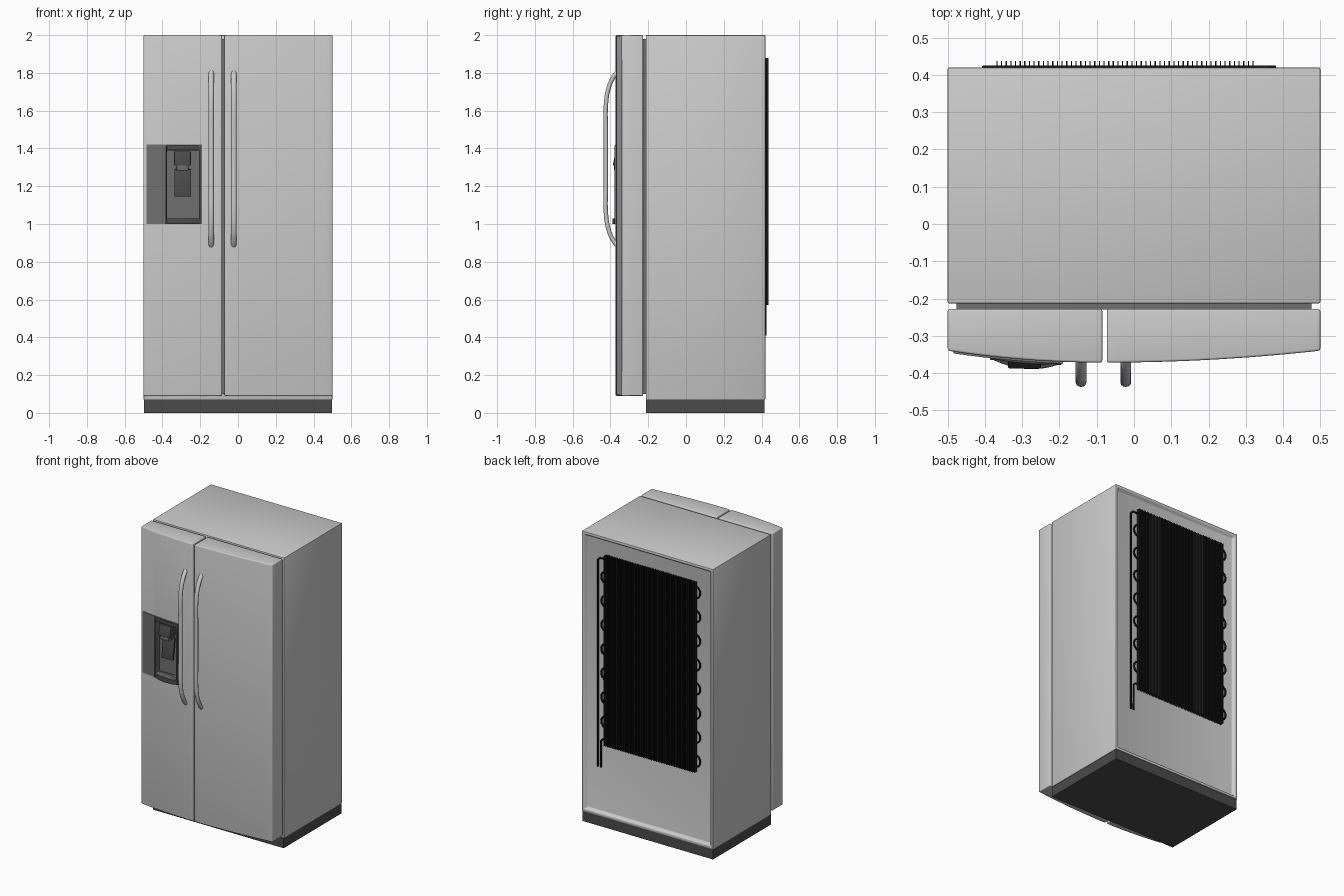
import bpy, bmesh, math

if "Cube" in bpy.data.objects:
    bpy.data.objects.remove(bpy.data.objects["Cube"])


def material(name, v):
    m = bpy.data.materials.new(name)
    m.diffuse_color = (v, v, v, 1)
    m.use_nodes = True
    m.node_tree.nodes["Principled BSDF"].inputs["Base Color"].default_value = m.diffuse_color
    return m


BLACK = material("black", 0.01)
DARK = material("dark_plastic", 0.07)
MID = material("mid_plastic", 0.16)


def finish(name, bm, mat=None, bevel=0.0, segs=2):
    bmesh.ops.recalc_face_normals(bm, faces=bm.faces)
    me = bpy.data.meshes.new(name)
    bm.to_mesh(me)
    bm.free()
    ob = bpy.data.objects.new(name, me)
    bpy.context.collection.objects.link(ob)
    if mat:
        me.materials.append(mat)
    if bevel:
        b = ob.modifiers.new("bevel", 'BEVEL')
        b.width, b.segments, b.limit_method = bevel, segs, 'ANGLE'
        b.angle_limit = math.radians(40)
        apply(ob, b)
    smooth(ob)
    return ob


def select(ob):
    bpy.ops.object.select_all(action='DESELECT')
    ob.select_set(True)
    bpy.context.view_layer.objects.active = ob


def apply(ob, mod):
    select(ob)
    bpy.ops.object.modifier_apply(modifier=mod.name)


def smooth(ob):
    select(ob)
    bpy.ops.object.shade_smooth_by_angle(angle=math.radians(35))


def add_box(bm, x0, x1, y0, y1, z0, z1):
    vs = bmesh.ops.create_cube(bm, size=1)["verts"]
    for v in vs:
        v.co = (x0 + (v.co.x + .5) * (x1 - x0), y0 + (v.co.y + .5) * (y1 - y0),
                z0 + (v.co.z + .5) * (z1 - z0))
    return vs


def box(name, *dims, mat=None, bevel=0.0):
    bm = bmesh.new()
    add_box(bm, *dims)
    return finish(name, bm, mat, bevel)


def prism(name, outline, z0, z1, mat=None, bevel=0.0):
    """Extrude an xy outline upwards."""
    bm = bmesh.new()
    f = bm.faces.new([bm.verts.new((x, y, z0)) for x, y in outline])
    r = bmesh.ops.extrude_face_region(bm, geom=[f])
    for v in r["geom"]:
        if isinstance(v, bmesh.types.BMVert):
            v.co.z = z1
    return finish(name, bm, mat, bevel, 3)


def cut(ob, *dims):
    c = box("cutter", *dims)
    c.hide_render = True
    m = ob.modifiers.new("cut", 'BOOLEAN')
    m.operation, m.object, m.solver = 'DIFFERENCE', c, 'EXACT'
    apply(ob, m)
    bpy.data.objects.remove(c)
    smooth(ob)


def tube(name, paths, radius, mat=None, bezier=False, res=3):
    cu = bpy.data.curves.new(name, 'CURVE')
    cu.dimensions, cu.bevel_depth, cu.bevel_resolution = '3D', radius, res
    cu.use_fill_caps, cu.resolution_u = True, 8
    for pts in paths:
        s = cu.splines.new('BEZIER' if bezier else 'POLY')
        tgt = s.bezier_points if bezier else s.points
        tgt.add(len(pts) - 1)
        for p, co in zip(tgt, pts):
            p.co = co if bezier else (*co, 1)
            if bezier:
                p.handle_left_type = p.handle_right_type = 'AUTO'
    ob = bpy.data.objects.new(name, cu)
    bpy.context.collection.objects.link(ob)
    select(ob)
    bpy.ops.object.convert(target='MESH')
    ob = bpy.context.object
    if mat:
        ob.data.materials.clear()
        ob.data.materials.append(mat)
    smooth(ob)
    return ob


def front_y(x):
    half = 0.421 if x < -0.079 else 0.579
    return -0.372 + 0.032 * ((x + 0.079) / half) ** 2


def arc_xs(x0, x1, n=16):
    return [x0 + (x1 - x0) * i / n for i in range(n + 1)]


# Cabinet with recessed back panel
bm = bmesh.new()
add_box(bm, -0.5, 0.5, -0.213, 0.42, 0.07, 2.0)
bm.faces.ensure_lookup_table()
back = max(bm.faces, key=lambda f: f.calc_center_median().y)
bmesh.ops.inset_region(bm, faces=[back], thickness=0.025)
bmesh.ops.inset_region(bm, faces=[back], thickness=0.018)
for v in back.verts:
    v.co.y -= 0.02
finish("cabinet", bm, None, 0.004)
box("base_plinth", -0.497, 0.497, -0.213, 0.416, 0, 0.07, mat=DARK)
box("door_gasket", -0.477, 0.477, -0.23, -0.21, 0.1, 1.98, mat=MID)

# Doors with bowed fronts
doors = []
for name, x0, x1 in (("freezer_door", -0.5, -0.085), ("fridge_door", -0.073, 0.5)):
    outline = [(x, front_y(x)) for x in arc_xs(x0, x1)] + [(x1, -0.228), (x0, -0.228)]
    doors.append(prism(name, outline, 0.09, 2.0, bevel=0.006))

# Dispenser: fascia, recess, liner
fascia = prism("dispenser_fascia",
               [(x, front_y(x) - 0.005) for x in arc_xs(-0.485, -0.19)] +
               [(x, front_y(x) + 0.006) for x in reversed(arc_xs(-0.485, -0.19))],
               1.0, 1.42, MID)
RX0, RX1, RZ0, RZ1, RY = -0.377, -0.207, 1.03, 1.40, -0.315
cut(doors[0], RX0 - .003, RX1 + .003, -0.5, RY + .003, RZ0 - .003, RZ1 + .003)
cut(fascia, RX0, RX1, -0.5, RY, RZ0, RZ1)
bm = bmesh.new()
add_box(bm, RX0, RX1, -0.355, RY, RZ0, RZ1)
bmesh.ops.delete(bm, geom=[min(bm.faces, key=lambda f: f.calc_center_median().y)],
                 context='FACES')
liner = finish("dispenser_liner", bm, MID)

# Raised trim around the recess, drip tray and top lip
for name, x0, x1 in (("trim_left", -0.387, -0.377), ("trim_right", -0.207, -0.195)):
    y = front_y((x0 + x1) / 2)
    box(name, x0, x1, y - 0.009, y + 0.02, 1.0, 1.415, mat=DARK, bevel=0.002)


def bulge(x, depth):
    t = (x + 0.291) / 0.096
    return front_y(x) - 0.005 - depth * max(0, 1 - t * t)


for name, z0, z1, depth in (("drip_tray", 1.0, 1.03, 0.02), ("top_lip", 1.39, 1.415, 0.006)):
    prism(name, [(x, bulge(x, depth)) for x in arc_xs(-0.385, -0.197)] +
          [(-0.207, RY), (-0.377, RY)], z0, z1, DARK, 0.002)

# Spout block, nozzle and tilted paddle
bm = bmesh.new()
for v in add_box(bm, -0.338, -0.25, -0.388, RY, 1.31, 1.385):
    if v.co.y < -0.35 and v.co.z > 1.35:
        v.co.y = -0.372
finish("spout_block", bm, DARK, 0.003)
box("spout_nozzle", -0.325, -0.263, -0.38, RY, 1.283, 1.312, mat=MID, bevel=0.003)
bm = bmesh.new()
for v in add_box(bm, -0.337, -0.249, -0.335, -0.322, 1.145, 1.29):
    if v.co.z < 1.2:
        v.co.y -= 0.02
finish("dispenser_paddle", bm, DARK, 0.003)

# Bowed bar handles
half = [(0.878, -0.358), (0.915, -0.386), (0.975, -0.411), (1.06, -0.424), (1.2, -0.424)]
path = half + [(2.69 - z, y) for z, y in reversed(half)]
for name, x in (("freezer_handle", -0.142), ("fridge_handle", -0.022)):
    h = tube(name, [[(0, y, z) for z, y in path]], 0.0115, None, True, 4)
    h.scale.x = 1.25
    h.location.x = x

# Condenser coil: serpentine tube with riser and tail
STEP, XL, XR, CY = 0.083, -0.363, 0.312, 0.42
R = STEP / 2
pts = [(0.376, CY, 0.41), (0.376, CY, 1.835), (0.36, CY, 1.85)]
for i in range(15):
    z = 1.85 - i * STEP
    xc, sgn = (XL, -1) if i % 2 == 0 else (XR, 1)
    for k in range(9):
        a = math.pi * k / 8
        pts.append((xc + sgn * R * 0.95 * math.sin(a), CY, z - R + R * math.cos(a)))
pts += [(0.34, CY, 1.85 - 15 * STEP), (0.355, CY, 0.59), (0.355, CY, 0.41)]
tube("condenser_coil", [pts], 0.006, BLACK)

# Condenser fins
bm = bmesh.new()
for i in range(56):
    x = -0.368 + i * 0.0125
    add_box(bm, x - 0.0016, x + 0.0016, 0.41, 0.438, 0.57, 1.88)
finish("condenser_fins", bm, BLACK)
